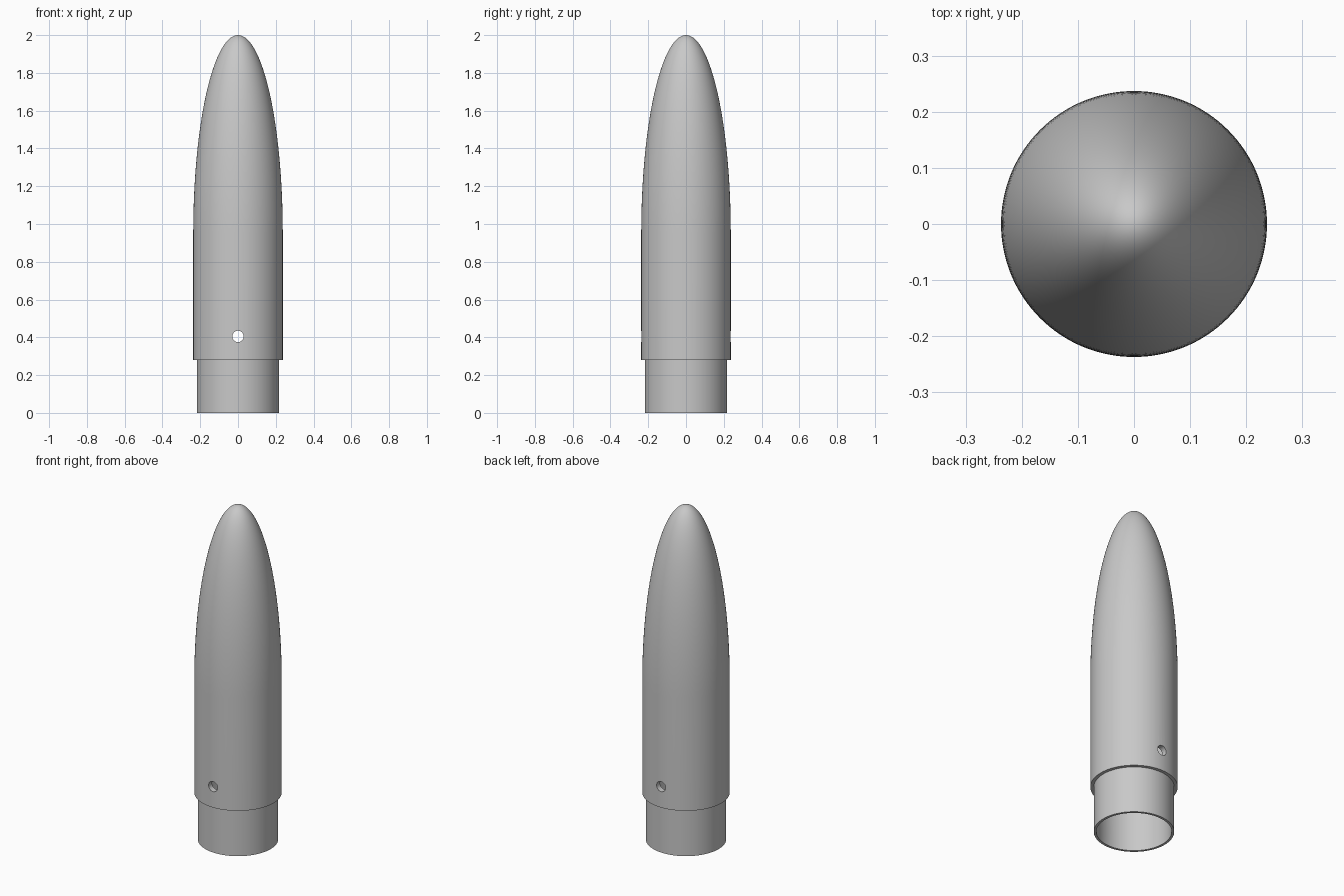
import bpy, bmesh, math
from mathutils import Matrix

if "Cube" in bpy.data.objects:
    bpy.data.objects.remove(bpy.data.objects["Cube"], do_unlink=True)

SEGMENTS = 128
BODY_R, SHOULDER_R, BORE_R = 0.237, 0.218, 0.204
STEP_Z, OGIVE_Z, TIP_Z = 0.28, 0.95, 2.0
HOLE_Z, HOLE_R = 0.405, 0.03
WALL = BODY_R - BORE_R

grey = bpy.data.materials.new("plain grey")
grey.use_nodes = True
colour = (0.58, 0.58, 0.58, 1)
grey.diffuse_color = colour
grey.node_tree.nodes["Principled BSDF"].inputs["Base Color"].default_value = colour


def make_object(name, bm):
    bmesh.ops.recalc_face_normals(bm, faces=bm.faces[:])
    mesh = bpy.data.meshes.new(name)
    bm.to_mesh(mesh)
    bm.free()
    mesh.materials.append(grey)
    obj = bpy.data.objects.new(name, mesh)
    bpy.context.collection.objects.link(obj)
    return obj


def dome(radius, tip, steps=40):
    """Quarter ellipse from the straight body up to the tip."""
    angles = [math.pi / 2 * i / steps for i in range(steps + 1)]
    return [(radius * math.cos(a), OGIVE_Z + (tip - OGIVE_Z) * math.sin(a))
            for a in angles]


def lathe(name, profile):
    bm = bmesh.new()
    verts = [bm.verts.new((r, 0, z)) for r, z in profile]
    edges = [bm.edges.new(pair) for pair in zip(verts, verts[1:])]
    bmesh.ops.spin(bm, geom=verts + edges, cent=(0, 0, 0), axis=(0, 0, 1),
                   angle=math.tau, steps=SEGMENTS)
    bmesh.ops.remove_doubles(bm, verts=bm.verts[:], dist=0.0001)
    return make_object(name, bm)


# Hollow shell: bore, rim, shoulder, step, body and rounded nose
inside = dome(BORE_R, TIP_Z - WALL)[::-1]
base = [(BORE_R, 0), (SHOULDER_R, 0), (SHOULDER_R, STEP_Z), (BODY_R, STEP_Z)]
nose_cone = lathe("nose_cone", inside + base + dome(BODY_R, TIP_Z))

# Cross hole drilled from front to back
bm = bmesh.new()
bmesh.ops.create_cone(bm, cap_ends=True, segments=32, radius1=HOLE_R,
                      radius2=HOLE_R, depth=1,
                      matrix=Matrix.Translation((0, 0, HOLE_Z))
                      @ Matrix.Rotation(math.pi / 2, 4, "X"))
drill = make_object("hole_cutter", bm)
drill.hide_render = True

cut = nose_cone.modifiers.new("cross hole", "BOOLEAN")
cut.operation = "DIFFERENCE"
cut.solver = "EXACT"
cut.object = drill

bpy.ops.object.select_all(action="DESELECT")
nose_cone.select_set(True)
bpy.context.view_layer.objects.active = nose_cone
bpy.ops.object.modifier_apply(modifier=cut.name)
bpy.data.objects.remove(drill, do_unlink=True)
bpy.ops.object.shade_smooth_by_angle(angle=math.radians(30))
